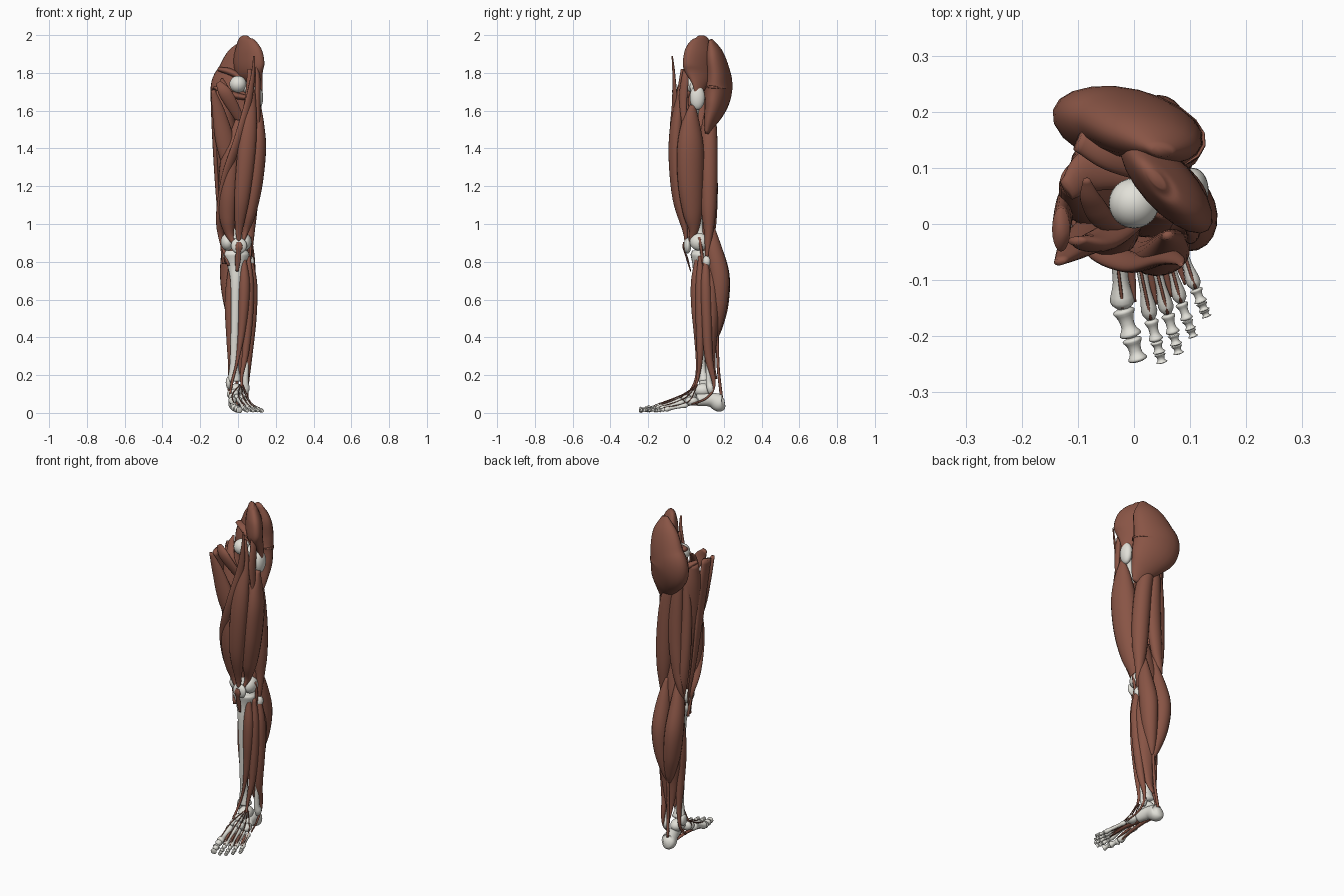
import bpy, bmesh, math
from mathutils import Vector

cube = bpy.data.objects.get("Cube")
if cube:
    bpy.data.objects.remove(cube, do_unlink=True)


def make_material(name, colour):
    mat = bpy.data.materials.new(name)
    mat.use_nodes = True
    mat.diffuse_color = colour
    mat.node_tree.nodes["Principled BSDF"].inputs["Base Color"].default_value = colour
    return mat


MUSCLE = make_material("muscle_red_brown", (0.25, 0.09, 0.06, 1))
BONE = make_material("bone_ivory", (0.76, 0.75, 0.69, 1))
UNIT = 0.01


def finish(bm, name, mat):
    bmesh.ops.recalc_face_normals(bm, faces=bm.faces)
    mesh = bpy.data.meshes.new(name)
    bm.to_mesh(mesh)
    bm.free()
    mesh.materials.append(mat)
    mesh.shade_smooth()
    obj = bpy.data.objects.new(name, mesh)
    bpy.context.scene.collection.objects.link(obj)
    return obj


def spline(points, steps):
    """Smoothly interpolate (x, y, z, radius) stations."""
    rows = [Vector(p) for p in points]
    rows = [rows[0] * 2 - rows[1]] + rows + [rows[-1] * 2 - rows[-2]]
    result = []
    for a, b, c, d in zip(rows, rows[1:], rows[2:], rows[3:]):
        for i in range(steps):
            t = i / steps
            result.append(b + (c - a) * (t / 2) + (a * 2 - b * 5 + c * 4 - d) * (t * t / 2)
                          + (b * 3 - a - c * 3 + d) * (t ** 3 / 2))
    return result + [rows[-2]]


def loft(name, mat, points, flat=1.0, turn=0, sides=20, steps=7):
    """Sweep an ellipse along a path; turn aims its wide axis in plan."""
    path = spline(points, steps)
    bm = bmesh.new()
    rings = []
    aim = Vector((math.cos(math.radians(turn)), math.sin(math.radians(turn)), 0))
    for i, station in enumerate(path):
        ahead = path[min(i + 1, len(path) - 1)].xyz - path[max(i - 1, 0)].xyz
        ahead.normalize()
        wide = (aim - ahead * aim.dot(ahead)).normalized()
        deep = ahead.cross(wide)
        radius = max(station.w, 0.15)
        ring = []
        for k in range(sides):
            a = math.tau * k / sides
            offset = wide * math.cos(a) + deep * math.sin(a) * flat
            ring.append(bm.verts.new((station.xyz + offset * radius) * UNIT))
        rings.append(ring)
    for low, high in zip(rings, rings[1:]):
        for k in range(sides):
            n = (k + 1) % sides
            bm.faces.new((low[k], low[n], high[n], high[k]))
    bm.faces.new(rings[0])
    bm.faces.new(rings[-1])
    return finish(bm, name, mat)


def muscle(name, points, flat=0.8, turn=0):
    return loft(name, MUSCLE, points, flat, turn)


def tendon(name, points, radius):
    return loft(name, MUSCLE, [(*p, radius) for p in points], sides=8)


def bone_lump(name, centre, size):
    bm = bmesh.new()
    bmesh.ops.create_uvsphere(bm, u_segments=24, v_segments=14, radius=UNIT)
    bmesh.ops.scale(bm, vec=size, verts=bm.verts)
    bmesh.ops.translate(bm, vec=Vector(centre) * UNIT, verts=bm.verts)
    return finish(bm, name, BONE)


def small_bone(name, start, end, radius):
    """Waisted bone with knobbed ends."""
    a, b = Vector(start), Vector(end)
    shape = ((0, 0.5), (0.1, 1), (0.35, 0.7), (0.65, 0.65), (0.9, 1), (1, 0.5))
    return loft(name, BONE, [(*a.lerp(b, t), radius * s) for t, s in shape], sides=12, steps=3)


# Thigh bone and kneecap
bone_lump("femur_head", (0, 3.7, 174), (4.5, 4.5, 4.5))
loft("femur_neck", BONE, [(0, 4, 174, 3), (5, 5, 172, 2.8), (10, 6, 168, 3.5)], turn=90)
bone_lump("greater_trochanter", (10.5, 6, 167), (2.8, 4, 6.5))
loft("femur_shaft", BONE, [(10, 6, 169, 3), (6, 4, 155, 2.4), (3, 4, 125, 2.2), (0, 6, 100, 3), (-1, 7, 93, 6)])
for side, x in (("medial", -5.5), ("lateral", 3.5)):
    bone_lump(side + "_condyle", (x, 7, 90.5), (3.6, 5, 4.6))
bone_lump("kneecap", (0.5, 0.8, 88.5), (4.2, 2, 4.2))

# Shin bones
loft("tibia", BONE, [(-1, 8, 86, 6), (-1, 8, 83, 7), (-1, 7, 77, 4.4), (-1, 6, 68, 2.9), (-1.5, 7, 45, 2.3),
                     (-2, 8.5, 25, 2.4), (-2, 9.5, 17, 4)], flat=0.8)
bone_lump("medial_malleolus", (-5, 9.5, 16), (1.5, 2.6, 3.3))
loft("fibula", BONE, [(6, 11, 83, 1.2), (6.5, 11, 80, 2.2), (6, 11, 72, 1.1), (5, 11.5, 35, 1.1),
                      (4, 12, 18, 1.5), (4.2, 13, 13, 2), (4, 13, 10, 1)])

# Ankle and heel
loft("calcaneus", BONE, [(-1, 20.5, 5.5, 2), (-1, 18, 5.2, 4.2), (0, 13, 7, 3.4), (2, 6, 6.8, 2.8)], flat=1.1)
bone_lump("talus", (-1, 9, 12), (3.8, 5, 3.6))
bone_lump("navicular", (-2.5, 3.5, 9.8), (3.4, 2.2, 2.8))
bone_lump("cuboid", (3.5, 3, 6.2), (2.8, 3.6, 2.4))
for i, x in enumerate((-3.3, -0.6, 2)):
    bone_lump(f"cuneiform_{i + 1}", (x, 0.2, 8.4 - i * 0.4), (1.7, 2.6, 2.1))

# Metatarsals and toes: base, knuckle, tip, thickness
toes = (((-3, -2, 7), (-2, -15, 2.8), (0.8, -24.5, 1.5), 2.2),
        ((0.2, -2, 7.6), (3, -17, 2.6), (5, -24.8, 1.2), 1.45),
        ((2.6, -2, 7), (6, -16, 2.3), (8, -23.2, 1.2), 1.4),
        ((4.8, -1, 6), (8.4, -14, 2), (10.6, -20.2, 1.2), 1.3),
        ((6.6, 1, 4.2), (11, -11.5, 1.7), (13, -16.6, 1.1), 1.3))
for i, (base, knuckle, tip, thick) in enumerate(toes):
    small_bone(f"metatarsal_{i + 1}", base, knuckle, thick)
    cuts = (0, 0.55, 1) if i == 0 else (0, 0.5, 0.78, 1)
    for j, (s, e) in enumerate(zip(cuts, cuts[1:])):
        small_bone(f"toe_{i + 1}_segment_{j + 1}", Vector(knuckle).lerp(Vector(tip), s),
                   Vector(knuckle).lerp(Vector(tip), e), thick * (0.9 - 0.1 * j))
    # Extensor tendon above each toe, small muscle beside each metatarsal
    top = Vector((0, 0, thick * 0.8))
    tendon(f"toe_tendon_{i + 1}", [(1 + i * 0.4, 6, 15), Vector(base) + top * 1.5, Vector(knuckle) + top], 0.28)
    if i:
        near = Vector(toes[i - 1][0]).lerp(Vector(base), 0.5) - Vector((0, 0, 1))
        far = Vector(toes[i - 1][1]).lerp(Vector(knuckle), 0.5)
        muscle(f"interosseous_{i}", [(*near, 0.4), (*near.lerp(far, 0.4), 0.8), (*near.lerp(far, 0.85), 0.2)])

# Buttock
muscle("gluteus_maximus", [(5, 13, 197.5, 2), (3.5, 15, 190, 8.5), (1, 17, 180, 11.8), (-0.8, 17, 171, 14),
                           (3, 15, 161, 10.5), (6, 12.5, 153.5, 6), (8, 11, 148, 2)], 0.5, -13)
muscle("gluteus_medius", [(4, 8, 199.7, 2), (4, 8, 197, 6), (5.3, 7.5, 190, 10.5), (6.5, 7, 181, 10.5),
                          (10, 7, 173, 4.5), (11, 6.5, 165, 1.5)], 0.42, -48)
muscle("piriformis", [(-10, 15, 182, 2), (-3, 12, 180, 3), (9, 7, 173, 1)], 0.6, 90)
muscle("obturator", [(-12, 6, 172, 2), (-6, 10, 169, 4), (9, 8, 166, 2)], 0.5, 90)

# Inner thigh
muscle("pectineus", [(-10.5, -3, 175, 1.5), (-6, -3, 168, 3.5), (3, 3, 152, 2)], 0.5)
muscle("iliopsoas", [(-8.5, 8, 177, 0.6), (-7.5, 4, 173, 2), (-4, 0, 166, 2.2), (3, 3, 152, 1)], 0.6)
muscle("adductor_longus", [(-13.3, -6.8, 171, 1), (-10, -4, 158, 3.6), (-6, -1, 140, 5), (0, 3, 115, 2)], 0.6, 10)
muscle("adductor_magnus", [(-10.5, 8, 171, 3), (-8, 7, 158, 6), (-6, 6, 140, 7), (-5, 7, 118, 5), (-6, 8, 95, 1.5)],
       0.85, 50)
muscle("gracilis", [(-13, -1, 171, 4), (-12.5, 2, 155, 4), (-11.8, 4.5, 135, 3.2), (-10.6, 7.5, 112, 2.2),
                    (-8.8, 10, 92, 1), (-6.5, 5, 79, 0.8)], 0.4, 90)
muscle("sartorius", [(8.5, -7.3, 189, 0.5), (8, -6.5, 180, 1.1), (5.5, -6, 165, 2), (0, -7, 145, 2.4),
                     (-6.5, -4, 125, 2.5), (-9.5, 3, 105, 2.3), (-8.8, 8, 92, 1.5), (-5, 4, 78, 0.8)], 0.55, 30)

# Front thigh
muscle("tensor_strip", [(9.5, 0, 185, 0.8), (10.5, -0.5, 177, 2), (10.5, -1.5, 166, 2.2), (11, -1, 150, 1)], 0.6, 70)
muscle("rectus_femoris", [(6, -2, 182, 1), (6.5, -3, 168, 2.8), (5.5, -5.2, 150, 4.5), (4, -5.5, 133, 4.8),
                          (2, -4, 113, 4), (0.5, -0.5, 97, 2), (0.5, 0, 91, 1)], 0.75, 10)
muscle("vastus_lateralis", [(11, 3.5, 163, 1.5), (10, 2.5, 153, 5), (9.3, 2.3, 140, 7.2), (7.7, 2.5, 122, 7),
                            (5.5, 3.5, 106, 5.3), (3.8, 4, 96, 2.4), (2, 1.5, 89, 0.6)], 0.75, 108)
muscle("vastus_intermedius", [(6, 3, 160, 2.5), (4, 2.5, 140, 6), (2, 3, 118, 6), (0.5, 5, 102, 4), (0, 4, 95, 1.5)])
muscle("vastus_medialis", [(0, 0, 155, 1.5), (-4, -1, 135, 5), (-5.2, -0.2, 118, 5.4), (-5.6, 2, 104, 4.5),
                           (-4.5, 3, 95, 2.6), (-2, 1.5, 89, 0.6)], 0.9, -40)
muscle("kneecap_tendon", [(0.5, -1.1, 90.5, 1), (0.5, -1.2, 88, 1.9), (0.2, -0.6, 85, 1.2), (0, 0.5, 82, 1.6),
                          (-0.5, 2.5, 75, 0.8)], 0.35)

# Back thigh
muscle("biceps_femoris", [(-3, 13, 164, 2), (2.5, 12.2, 150, 4.4), (5, 12, 130, 5), (6, 12, 110, 4.4),
                          (6.3, 12, 96, 2.6), (6.5, 11, 82, 0.8)], 0.95, 20)
muscle("semitendinosus", [(-5, 13, 164, 2), (-3, 13, 148, 3.8), (-2.5, 13.3, 128, 4.3), (-4, 14, 108, 3.2),
                          (-6.5, 13.5, 93, 1.2), (-5, 5, 78, 0.7)])
muscle("semimembranosus", [(-7, 11, 164, 2), (-8, 11, 145, 3), (-7.2, 11.5, 122, 3.8), (-5.5, 12.2, 103, 4),
                           (-5, 12, 90, 2), (-5, 11, 83, 1)])
muscle("popliteal_fill", [(1, 11, 112, 2), (0.5, 11.3, 99, 5.5), (0, 12, 90, 6.2), (0, 12, 80, 5.5), (0, 12, 72, 2)], 0.5)

# Knee ligaments
for side, x in (("medial", -8), ("lateral", 6.3)):
    tendon(side + "_knee_ligament", [(x, 7, 93), (x * 1.05, 8, 87), (x * 0.95, 9, 79)], 0.8)

# Calf
muscle("calf_medial_head", [(-3.5, 13, 101, 1), (-4.5, 14.5, 88, 3.8), (-4.5, 17.5, 73, 5), (-3, 17.5, 58, 4.6),
                            (-1, 16.5, 46, 2.8), (0, 16, 40, 1)], 1.1)
muscle("calf_lateral_head", [(3.5, 13, 101, 1), (4.3, 14.5, 88, 3.8), (4.5, 17.5, 73, 4.8), (3.8, 17.5, 59, 4.2),
                             (2, 16.5, 47, 2.6), (1, 16, 41, 1)], 1.1)
muscle("soleus", [(4, 12, 82, 2), (2, 13, 68, 7), (1.5, 13.5, 52, 7), (1.5, 13, 38, 5), (1, 14, 25, 2.4),
                  (0, 16, 18, 0.8)], 0.65)
tendon("heel_tendon", [(0.5, 16.5, 46), (0, 17, 25), (-1, 18.8, 8)], 0.8)

# Shin
muscle("tibialis_anterior", [(3, 6, 83, 1), (3.4, 5.5, 70, 2.8), (3, 5.5, 57, 2.8), (1.8, 6, 42, 1.9),
                             (-0.5, 6, 27, 0.8), (-3, 5, 17, 0.7), (-4.5, 0, 8, 0.5)], 1, 0)
muscle("toe_extensor", [(5.5, 7.5, 83, 1), (6, 7.5, 68, 2.4), (5.5, 7.5, 50, 2.4), (4, 7.5, 32, 1.8),
                        (2, 6.5, 20, 0.9), (2, 5, 14, 0.6)], 1)
muscle("fibularis", [(6.8, 10.5, 82, 1), (7.8, 10.5, 68, 2.4), (7.4, 11, 50, 2.4), (5.6, 12, 30, 2),
                     (5, 14.8, 15, 0.8), (5.2, 11, 8, 0.5), (6.8, 3, 4.5, 0.4)], 1.1)
muscle("deep_toe_flexor", [(-3, 10, 78, 2), (-4.2, 10.5, 60, 2.8), (-4, 11, 40, 2.2), (-3.8, 12, 24, 1.4),
                           (-4.8, 12.5, 13, 0.7), (-4, 6, 6, 0.5)], 1.2)

# Sole
muscle("big_toe_flexor", [(-2, 13, 4, 0.5), (-2.5, 5, 5.5, 1), (-2, -4, 4.4, 0.9), (-1.5, -13, 1.8, 0.3)])
muscle("sole_flexor", [(0.5, 10, 4, 0.5), (1.5, 4, 4.6, 1.4), (4, -4, 3.8, 1.2), (6, -13, 1.6, 0.3)], 0.5)
